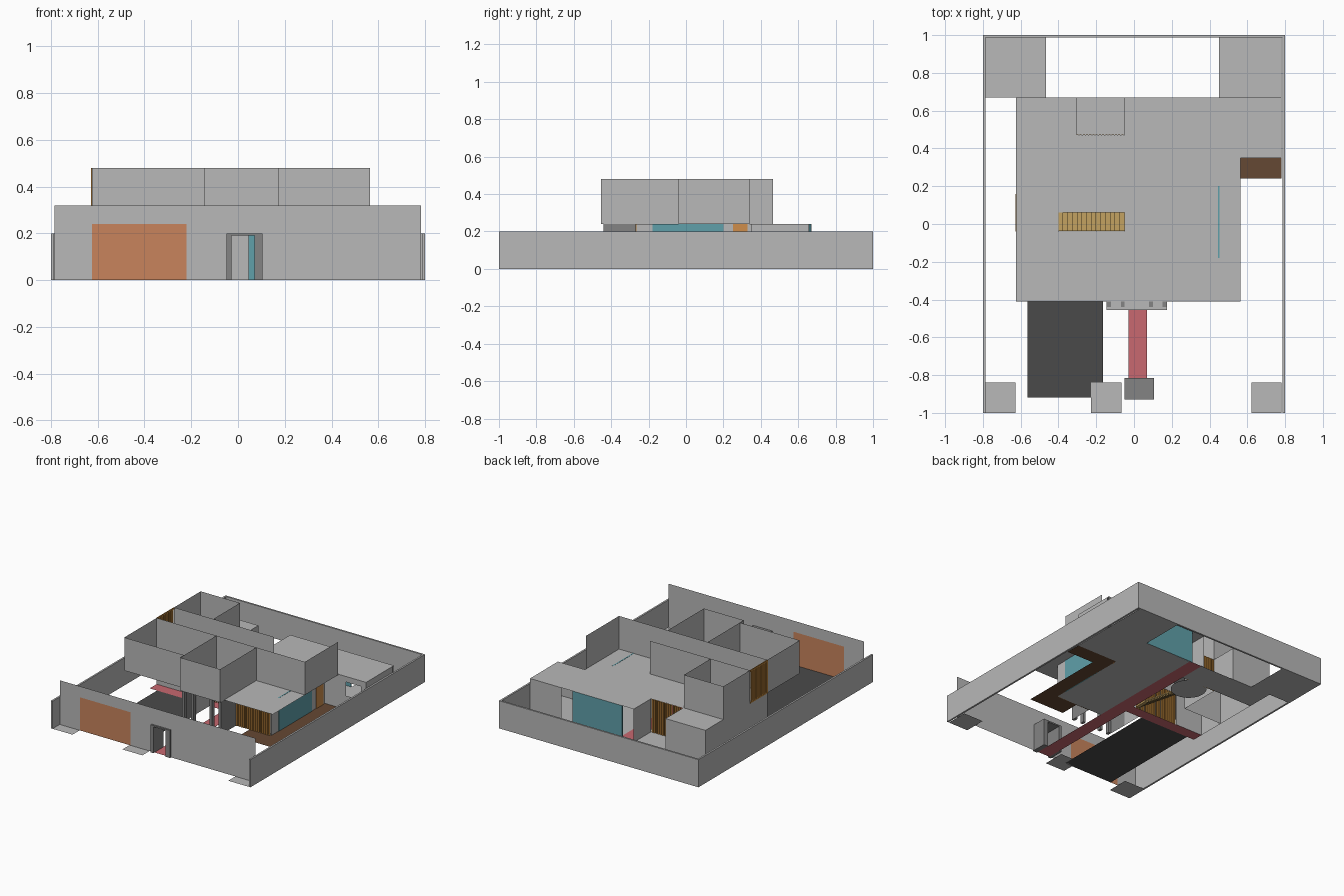
import bpy, bmesh, math

if "Cube" in bpy.data.objects:
    bpy.data.objects.remove(bpy.data.objects["Cube"])

def mat(name, r, g, b):
    m = bpy.data.materials.new(name)
    m.diffuse_color = (r, g, b, 1)
    m.use_nodes = True
    m.node_tree.nodes["Principled BSDF"].inputs["Base Color"].default_value = m.diffuse_color
    return m

GRAY = mat("light_gray", .48, .48, .48)
DGRAY = mat("mid_gray", .23, .23, .23)
DARK = mat("asphalt", .068, .068, .068)
RED = mat("path_red", .58, .14, .16)
BROWN = mat("deck_brown", .13, .065, .033)
ORANGE = mat("garage_orange", .58, .23, .107)
DOOR = mat("door_orange", .62, .27, .07)
SLAT = mat("slat_wood", .46, .21, .04)
STAIR = mat("stair_wood", .55, .36, .12)
GLASS = mat("teal_glass", .115, .35, .40)

def build(name, material, parts):
    """Each part is (x0,x1,y0,y1,z0,z1); a zero extent makes a flat sheet."""
    bm = bmesh.new()
    for p in parts:
        lo, hi = p[0::2], p[1::2]
        flat = [i for i in range(3) if abs(hi[i] - lo[i]) < 1e-6]
        if flat:
            k = flat[0]
            a, b = [i for i in range(3) if i != k]
            vs = []
            for u, v in ((0, 0), (1, 0), (1, 1), (0, 1)):
                c = list(lo)
                c[a], c[b] = (lo, hi)[u][a], (lo, hi)[v][b]
                vs.append(bm.verts.new(c))
            bm.faces.new(vs)
        else:
            vs = bmesh.ops.create_cube(bm, size=1)["verts"]
            for v in vs:
                v.co = [(lo[i] + hi[i]) / 2 + v.co[i] * (hi[i] - lo[i]) for i in range(3)]
    me = bpy.data.meshes.new(name)
    bm.to_mesh(me)
    bm.free()
    me.materials.append(material)
    ob = bpy.data.objects.new(name, me)
    bpy.context.collection.objects.link(ob)
    return ob

def floor(x0, x1, y0, y1, z=0.0):
    return (x0, x1, y0, y1, z, z)

def wx(x, y0, y1, z0=0, z1=.24):   # sheet wall facing x
    return (x, x, y0, y1, z0, z1)

def wy(y, x0, x1, z0=0, z1=.24):   # sheet wall facing y
    return (x0, x1, y, y, z0, z1)

H, T = .24, .48

# lot boundary walls
build("boundary_wall", GRAY, [
    (-.8, -.787, -1, 1, 0, .2), (.787, .8, -1, 1, 0, .2), (-.787, .787, .987, 1, 0, .2)])

# street front wall with garage door and gate opening
F = -.918
build("front_wall", GRAY, [
    wy(F, -.785, -.625, 0, .32), wy(F, -.625, -.22, .24, .32), wy(F, -.22, -.04, 0, .32),
    wy(F, -.04, .095, .2, .32), wy(F, .095, .782, 0, .32)])
build("garage_door", ORANGE, [wy(F, -.625, -.22)])
build("gate_portal", DGRAY, [
    (-.05, -.028, -.93, -.815, 0, .19), (.07, .105, -.93, -.815, 0, .19),
    (-.05, .105, -.93, -.815, .19, .2)])

# ground surfaces
build("pavement_pads", GRAY, [floor(x, x + .16, -1, -.84) for x in (-.787, -.227, .622)])
build("rear_patios", GRAY, [floor(-.787, -.465, .67, .987), floor(.45, .782, .67, .987)])
build("driveway", DARK, [floor(-.565, -.165, F, -.12)])
build("red_path", RED, [floor(-.03, .07, F, .67), floor(-.625, -.03, -.12, -.04)])
build("deck", BROWN, [
    floor(.28, .565, -.41, -.265), floor(.45, .565, -.265, .35), floor(.565, .782, .24, .35)])
build("ground_floor", GRAY, [
    floor(.07, .45, -.265, .67), floor(.45, .782, .35, .67), floor(-.625, -.03, .47, .67)])

# round floor disc by the rear court
bpy.ops.mesh.primitive_circle_add(vertices=32, radius=.12, fill_type='NGON', location=(-.16, .38, 0))
disc = bpy.context.object
disc.name = "round_floor"
disc.data.materials.append(GRAY)

# ground storey walls
build("ground_walls", GRAY, [
    wx(-.625, -.04, .67), wy(.67, -.625, -.305), wx(-.305, .47, .67), wx(-.05, .47, .67),
    wy(.47, -.625, -.305), wx(-.31, .16, .47), wy(.16, -.625, -.31), wy(-.04, -.625, -.4),
    wx(-.145, -.41, -.12), wy(.67, .53, .782), wx(.782, .35, .655),
    wx(.45, -.265, -.18), wx(.45, .2, .25), wx(.45, .33, .35),
    # side room front wall around its window
    wy(.35, .45, .62), wy(.35, .74, .782), wy(.35, .62, .74, 0, .1), wy(.35, .62, .74, .2, .24)])

# entrance porch walls and posts
build("entrance_walls", DGRAY, [wx(.172, -.44, -.265), wx(-.142, -.44, -.27)] +
      [(x, x + .02, -.44, -.41, 0, H) for x in (-.142, -.07, .08, .152)])

# glazing
build("glazing", GLASS, [
    (.445, .453, -.18, .2, 0, .241), (.045, .445, .658, .667, 0, .2395)])
build("side_door", DOOR, [(.446, .454, .25, .33, 0, .239)])

# vertical slat screens
def slats(x0, x1, y0, y1, z0, z1, n, fill):
    out = []
    for i in range(n):
        a, b = i / n, (i + fill) / n
        if x1 - x0 > y1 - y0:
            out.append((x0 + (x1 - x0) * a, x0 + (x1 - x0) * b, y0, y1, z0, z1))
        else:
            out.append((x0, x1, y0 + (y1 - y0) * a, y0 + (y1 - y0) * b, z0, z1))
    return out

build("dining_slats", SLAT, slats(.175, .45, -.27, -.262, 0, .239, 16, .65))
build("court_slats", SLAT, slats(-.305, -.05, .466, .474, 0, .239, 15, .65))
build("stair_slats", SLAT, slats(-.4, -.05, -.048, -.041, 0, .239, 18, .65))
build("corridor_slats", SLAT, slats(-.628, -.622, -.04, .16, H, T, 7, .6) +
      [(-.628, -.622, -.04, .16, T - .012, T), (-.628, -.622, -.04, .16, H, H + .012)])

# stairs rising toward -x
N = 14
build("stairs", STAIR, [
    (-.05 - (i + 1) * .025, -.05 - i * .025, -.038, .06,
     (i + 1) * H / N - .012, (i + 1) * H / N) for i in range(N)])

# upper floor slab with stairwell and court openings
build("upper_slab", GRAY, [
    floor(-.625, .565, -.41, -.04, H), floor(-.145, .175, -.455, -.41, H),
    floor(-.625, -.4, -.04, .06, H), floor(-.05, .565, -.04, .06, H),
    floor(-.625, .565, .06, .47, H), floor(-.625, -.305, .47, .67, H),
    floor(-.05, .565, .47, .67, H), floor(.565, .782, .35, .67, H)])

# open-topped upper storey walls
build("upper_walls", GRAY, [
    wy(-.41, -.625, -.145, H, T), wx(-.625, -.41, -.04, H, T),
    wx(-.145, -.455, -.04, H, T), wy(-.455, -.145, .175, H, T), wx(.175, -.455, -.04, H, T),
    wy(-.04, -.625, .565, H, T), wx(.565, -.04, .34, H, T),
    wy(.16, -.625, .175, H, T), wx(-.625, .16, .465, H, T),
    wy(.465, -.625, -.31, H, T), wx(-.31, .16, .465, H, T)])
